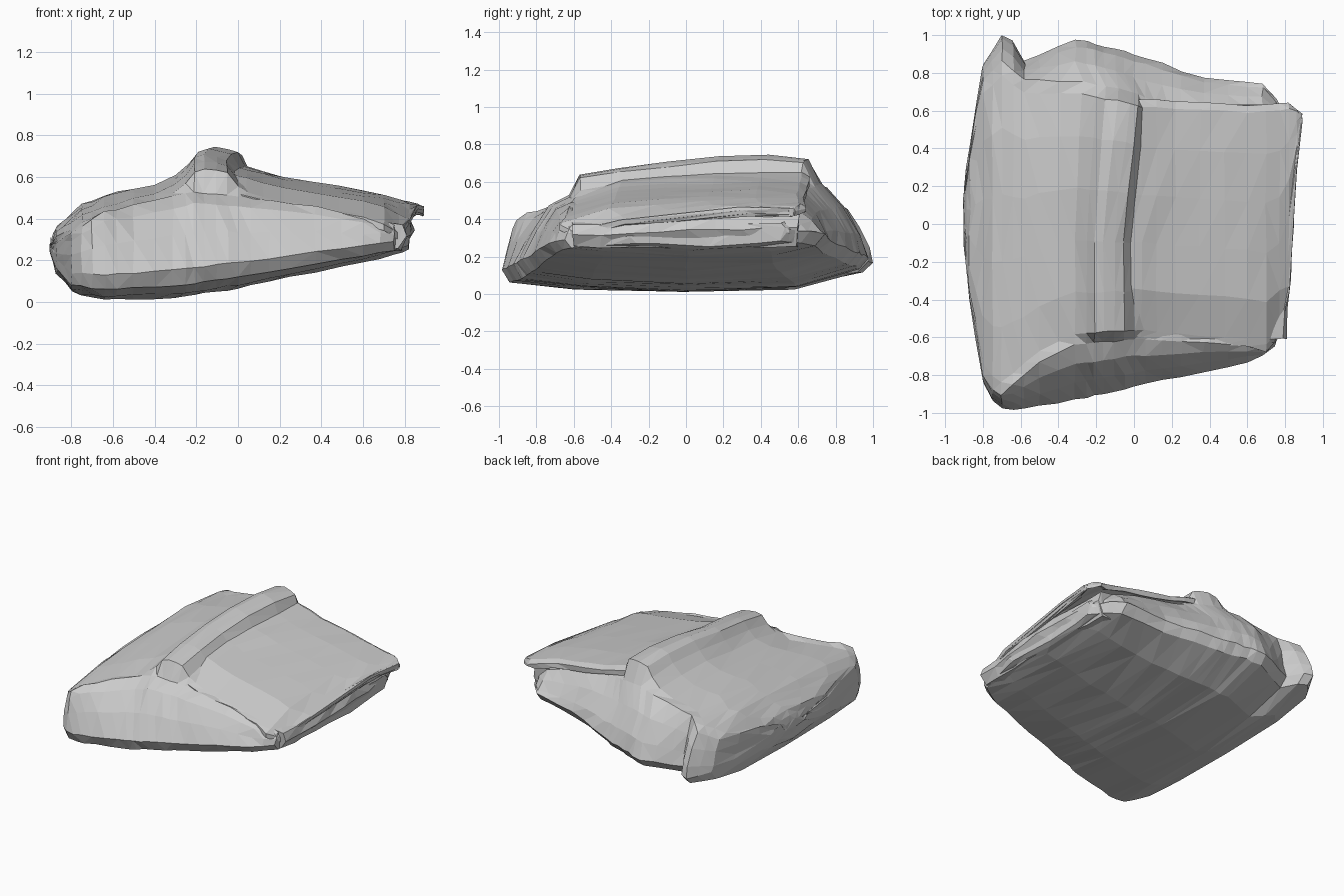
import bpy, bmesh, random
from math import sin, pi

random.seed(4)
old = bpy.data.objects.get("Cube")
if old:
    bpy.data.objects.remove(old)

cloth = bpy.data.materials.new("grey cloth")
cloth.use_nodes = True
GREY = (0.6, 0.6, 0.6, 1)
cloth.diffuse_color = GREY
cloth.node_tree.nodes["Principled BSDF"].inputs["Base Color"].default_value = GREY


def rail(points, x):
    """Height or depth at x along a line of points."""
    for (x0, a), (x1, b) in zip(points, points[1:]):
        if x <= x1:
            t = max(0, (x - x0) / (x1 - x0))
            return a + (b - a) * t
    return points[-1][1]


def lerp(a, b, t):
    return a + (b - a) * t


def loft(name, sections, jitter):
    """Skin closed rings into one crumpled, faceted solid."""
    bm = bmesh.new()
    rings = []
    for ring in sections:
        rings.append([bm.verts.new([c + random.uniform(-jitter, jitter) for c in p]) for p in ring])
    for a, b in zip(rings, rings[1:]):
        for i in range(len(a)):
            j = (i + 1) % len(a)
            bm.faces.new((a[i], a[j], b[j], b[i]))
    bm.faces.new(rings[0])
    bm.faces.new(rings[-1])
    bmesh.ops.triangulate(bm, faces=bm.faces[:])
    bmesh.ops.recalc_face_normals(bm, faces=bm.faces[:])
    mesh = bpy.data.meshes.new(name)
    bm.to_mesh(mesh)
    bm.free()
    mesh.materials.append(cloth)
    obj = bpy.data.objects.new(name, mesh)
    bpy.context.collection.objects.link(obj)
    return obj


# Rails of the bundle: plan outline, upper folds, crown and underside
front_hem = [(-.9, -.1), (-.87, -.4), (-.8, -.84), (-.74, -.96), (-.65, -.99), (-.35, -.94), (.1, -.84), (.65, -.72), (.75, -.65), (.82, -.3)]
front_fold = [(-.9, -.05), (-.87, -.38), (-.8, -.8), (-.72, -.92), (-.5, -.73), (-.33, -.64), (0, -.61), (.62, -.64), (.75, -.6), (.82, -.25)]
back_fold = [(-.9, .15), (-.87, .38), (-.8, .75), (-.7, .86), (-.6, .76), (-.3, .74), (-.05, .68), (.1, .62), (.7, .6), (.82, .5)]
back_hem = [(-.9, .2), (-.87, .42), (-.8, .85), (-.7, 1), (-.64, .97), (-.58, .86), (-.3, .98), (.1, .87), (.33, .78), (.7, .74), (.82, .55)]
crown = [(-.9, .3), (-.87, .37), (-.75, .47), (-.6, .53), (-.4, .57), (-.3, .62), (-.24, .68), (-.21, .73), (-.14, .75), (-.05, .72), (0, .65), (.1, .59), (.6, .48), (.82, .38)]
base = [(-.9, .23), (-.87, .14), (-.8, .05), (-.66, .01), (-.3, .02), (0, .065), (.4, .15), (.65, .2), (.82, .25)]
shoulder = [(-.9, .28), (-.8, .33), (-.65, .43), (-.2, .53), (.3, .47), (.7, .39), (.82, .35)]


def tilt(y):
    return 1 - .13 * max(0, .3 - y)


def bundle_ring(x):
    fh, ff = rail(front_hem, x), rail(front_fold, x)
    bh, bf = rail(back_hem, x), rail(back_fold, x)
    top, low, sh = rail(crown, x), rail(base, x), rail(shoulder, x)
    hem = min(lerp(low, sh, .2) + .015, sh)
    ring = [(fh + .04, lerp(low, hem, .5)), (fh, hem + .02), (lerp(fh, ff, .3), lerp(hem, sh, .5)),
            (lerp(fh, ff, .65), lerp(hem, sh, .85)), (ff, min(sh, top))]
    for t in (.04, .2, .4, .6, .8, .96):
        y = lerp(ff, bf, t)
        ring.append((y, top * tilt(y) - .03 * abs(2 * t - 1) ** 4))
    back = min(sh + .06, top)
    ring += [(bf + .01, back), (lerp(bf, bh, .5), lerp(hem, back, .72)),
             (lerp(bf, bh, .85), lerp(hem, back, .4)), (bh, hem + .06), (bh - .05, hem)]
    for t in (.8, .5, .2):
        ring.append((lerp(fh, bh, t), low + .05 * abs(2 * t - 1) ** 2))
    # The crest drifts sideways toward the back
    drift = max(0, 1 - abs(x + .1) / .35)
    return [(x + drift * .13 * max(-.02, y) * (z > .5), y, z) for y, z in ring]


stations = [-.9, -.885, -.87, -.835, -.8, -.75, -.7, -.64, -.58, -.5, -.4, -.31, -.25, -.21, -.16,
            -.1, -.05, 0, .06, .15, .25, .37, .5, .6, .68, .75, .79, .82]
loft("folded_bundle", [bundle_ring(x) for x in stations], .005)

# Upper sheet folded over the right half
flap_top = [(-.04, .67), (.05, .645), (.2, .605), (.6, .535), (.8, .485), (.89, .46)]
flap_front = [(-.04, -.58), (.1, -.61), (.62, -.65), (.72, -.68), (.78, -.58), (.83, -.3), (.85, .2), (.89, .55)]
flap_back = [(-.04, .64), (.05, .66), (.6, .63), (.82, .64), (.89, .58)]


def flap_ring(x):
    f, b, top = rail(flap_front, x), rail(flap_back, x), rail(flap_top, x)
    thick = .09 if x < .8 else .05
    steps = [0, .03, .2, .4, .6, .8, .97, 1]
    upper = []
    for t in steps:
        y = lerp(f, b, t)
        droop = .06 * max(0, 1 - t * 6) * (x < .8) + .02 * (t == 1)
        sag = .1 * max(0, (x - .68) / .2) * (y < .3) * (.3 - y)
        upper.append((x, y, top * tilt(y) - droop - sag))
    lower = [(x, y, z - thick * (.4 + .6 * sin(pi * t))) for t, (_, y, z) in zip(steps, upper)]
    return upper + lower[::-1]


loft("top_flap", [flap_ring(x) for x in (-.04, .04, .12, .22, .35, .48, .6, .7, .77, .82, .86, .89)], .004)

# Crumpled band tucked under the flap at the right end
band = []
for k in range(9):
    y = lerp(-.6, .6, k / 8)
    out = .79 + .03 * sin(pi * k / 8)
    lift = .05 * k / 8
    band.append([(.62, y, .24), (out - .03, y, .25), (out + .02, y, .31 + lift),
                 (out, y, .37 + lift), (.62, y, .4 + lift)])
loft("end_tuck", band, .01)
